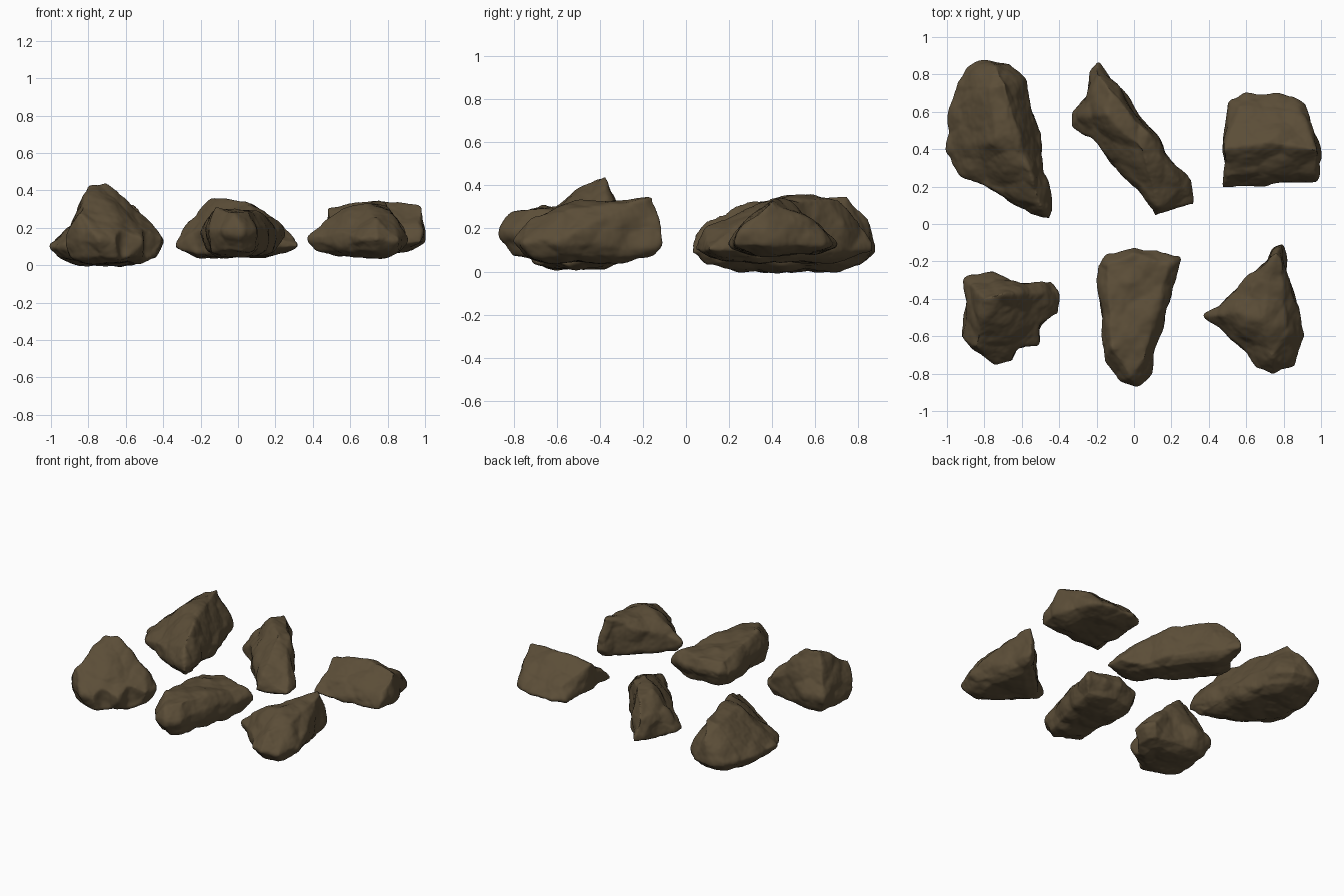
import bpy
import bmesh
from mathutils import Vector, noise

default_cube = bpy.data.objects.get("Cube")
if default_cube:
    bpy.data.objects.remove(default_cube, do_unlink=True)

# One earthy brown for every rock
brown = bpy.data.materials.new("earth_brown")
brown.use_nodes = True
brown.diffuse_color = (0.105, 0.075, 0.039, 1)
shader = brown.node_tree.nodes["Principled BSDF"]
shader.inputs["Base Color"].default_value = brown.diffuse_color
shader.inputs["Roughness"].default_value = 0.9


def add_object(name, bm):
    """Turn a bmesh into a linked object."""
    bmesh.ops.recalc_face_normals(bm, faces=bm.faces)
    mesh = bpy.data.meshes.new(name)
    bm.to_mesh(mesh)
    bm.free()
    obj = bpy.data.objects.new(name, mesh)
    bpy.context.collection.objects.link(obj)
    return obj


def make_hull(name, outline, crest, base, waist, foot):
    """Convex block: rounded belly, a waist along the outline, a crest on top."""
    centre = sum((Vector(p) for p in outline), Vector((0, 0))) / len(outline)
    rings = ((foot * 0.65, base), (foot, base + 0.03), (1.03, waist))
    bm = bmesh.new()
    for scale, height in rings:
        for point in outline:
            flat = centre + (Vector(point) - centre) * scale
            bm.verts.new((flat.x, flat.y, height))
    for point in crest:
        bm.verts.new(point)
    result = bmesh.ops.convex_hull(bm, input=bm.verts)
    loose = {v for v in result["geom_interior"] + result["geom_unused"]
             if isinstance(v, bmesh.types.BMVert)}
    bmesh.ops.delete(bm, geom=list(loose), context="VERTS")
    return add_object(name, bm)


def make_cutter(name, outline):
    """Tall prism that trims the block to its notched outline."""
    bm = bmesh.new()
    face = bm.faces.new([bm.verts.new((x, y, -0.2)) for x, y in outline])
    grown = bmesh.ops.extrude_face_region(bm, geom=[face])
    tops = [g for g in grown["geom"] if isinstance(g, bmesh.types.BMVert)]
    bmesh.ops.translate(bm, verts=tops, vec=(0, 0, 1))
    cutter = add_object(name, bm)
    cutter.hide_render = True
    return cutter


def weather(mesh):
    """Chipped facets with creases, plus fine grain."""
    moves = []
    for vert in mesh.vertices:
        co = vert.co
        warp = co + noise.noise_vector(co * 5) * 0.05
        chips = noise.voronoi(warp * 6)[0]
        dent = (0.4 - chips[0]) * 0.03
        grain = noise.fractal(co * 9, 0.8, 2, 4) * 0.006
        moves.append(vert.normal * (dent + grain))
    for vert, move in zip(mesh.vertices, moves):
        vert.co += move


def rock(name, outline, crest, base, waist, foot=0.85):
    block = make_hull(name, outline, crest, base, waist, foot)
    cutter = make_cutter(name + "_cutter", outline)
    trim = block.modifiers.new("trim", "BOOLEAN")
    trim.operation = "INTERSECT"
    trim.object = cutter
    trim.solver = "EXACT"
    remesh = block.modifiers.new("remesh", "REMESH")
    remesh.mode = "VOXEL"
    remesh.voxel_size = 0.011
    soften = block.modifiers.new("soften", "SMOOTH")
    soften.iterations = 4

    graph = bpy.context.evaluated_depsgraph_get()
    mesh = bpy.data.meshes.new_from_object(block.evaluated_get(graph))
    block.modifiers.clear()
    block.data = mesh
    bpy.data.objects.remove(cutter, do_unlink=True)

    weather(mesh)
    mesh.materials.clear()
    mesh.materials.append(brown)
    mesh.shade_smooth()


# Front row: peaked rock, long blunt rock, arrowhead rock
rock("peaked_rock",
     [(-.91, -.29), (-.76, -.26), (-.6, -.31), (-.44, -.3), (-.4, -.36),
      (-.4, -.48), (-.5, -.54), (-.51, -.65), (-.63, -.67), (-.65, -.74),
      (-.75, -.75), (-.86, -.68), (-.93, -.6), (-.9, -.43)],
     [(-.8, -.4, .43), (-.71, -.37, .45), (-.68, -.4, .4), (-.49, -.37, .26),
      (-.85, -.66, .29), (-.7, -.62, .27), (-.86, -.33, .27)],
     base=.01, waist=.14)
rock("blunt_rock",
     [(-.2, -.22), (-.15, -.15), (0, -.12), (.12, -.14), (.25, -.18), (.22, -.32),
      (.17, -.48), (.13, -.64), (.1, -.8), (.02, -.87), (-.08, -.84),
      (-.16, -.74), (-.18, -.45), (-.2, -.3)],
     [(-.15, -.22, .26), (.19, -.22, .25), (0, -.16, .26), (-.12, -.66, .31),
      (.06, -.72, .3), (-.02, -.82, .28), (.11, -.42, .28)],
     base=.045, waist=.18)
rock("arrowhead_rock",
     [(.37, -.49), (.48, -.41), (.6, -.28), (.71, -.2), (.74, -.12), (.8, -.1),
      (.82, -.25), (.87, -.42), (.91, -.6), (.86, -.76), (.74, -.81),
      (.65, -.77), (.55, -.64), (.45, -.56)],
     [(.76, -.15, .35), (.79, -.19, .34), (.63, -.41, .32), (.68, -.52, .33),
      (.82, -.58, .28), (.74, -.72, .26), (.47, -.49, .25), (.55, -.47, .3)],
     base=.04, waist=.14)

# Back row: ridged rock, slanted rock, wedge rock
rock("ridged_rock",
     [(-1.01, .38), (-.99, .6), (-.96, .74), (-.89, .84), (-.79, .88), (-.66, .86),
      (-.57, .76), (-.55, .6), (-.49, .48), (-.48, .3), (-.43, .1),
      (-.45, .03), (-.56, .05), (-.68, .14), (-.8, .2), (-.93, .25)],
     [(-.78, .73, .33), (-.69, .75, .36), (-.67, .48, .36), (-.74, .45, .34),
      (-.55, .27, .32), (-.5, .1, .24), (-.74, .85, .25)],
     base=.003, waist=.1)
rock("slanted_rock",
     [(-.24, .82), (-.19, .87), (-.13, .8), (-.02, .66), (.1, .51), (.2, .33),
      (.31, .24), (.33, .1), (.24, .08), (.11, .04), (.06, .13), (-.08, .27),
      (-.21, .45), (-.34, .52), (-.34, .6), (-.26, .69)],
     [(-.2, .82, .23), (-.13, .72, .33), (-.14, .58, .36), (-.04, .63, .34),
      (.04, .4, .36), (.08, .49, .33), (.16, .34, .29), (.27, .2, .2),
      (.13, .09, .21), (-.07, .3, .22), (-.31, .57, .18), (-.23, .68, .26)],
     base=.04, waist=.1)
rock("wedge_rock",
     [(.47, .19), (.6, .19), (.8, .22), (.98, .22), (1, .36), (.96, .5),
      (.91, .64), (.84, .69), (.72, .7), (.6, .7), (.52, .66), (.47, .5)],
     [(.48, .4, .31), (.73, .44, .35), (.99, .39, .33), (.56, .63, .21),
      (.89, .61, .22), (.97, .27, .23), (.5, .25, .22)],
     base=.07, waist=.12)
